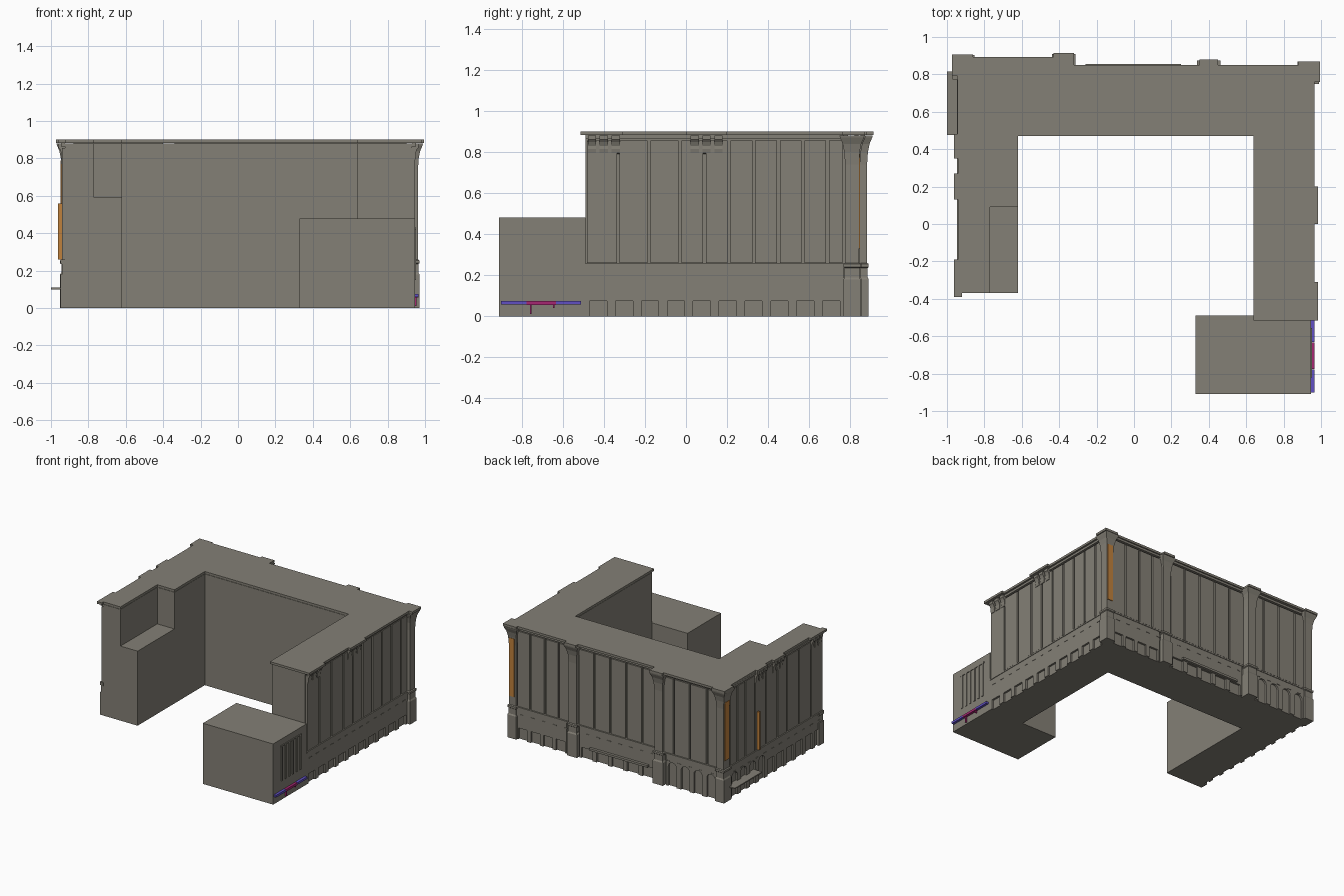
import bpy, bmesh, math
from mathutils import Vector

old = bpy.data.objects.get("Cube")
if old:
    bpy.data.objects.remove(old, do_unlink=True)


def material(name, rgb):
    m = bpy.data.materials.new(name)
    m.use_nodes = True
    m.diffuse_color = (*rgb, 1)
    m.node_tree.nodes["Principled BSDF"].inputs["Base Color"].default_value = (*rgb, 1)
    return m


STONE = material("warm grey stone", (0.23, 0.215, 0.18))
ORANGE = material("orange banner", (0.53, 0.22, 0.045))
PURPLE = material("purple awning", (0.12, 0.08, 0.55))
MAGENTA = material("magenta awning", (0.38, 0.02, 0.17))
parts = {}


def mesh_of(name, mat):
    if name not in parts:
        parts[name] = (bmesh.new(), mat)
    return parts[name][0]


def solid(name, pts, vec, mat=STONE):
    """Extrude a planar outline along a vector."""
    bm = mesh_of(name, mat)
    n = len(pts)
    a = [bm.verts.new(p) for p in pts]
    b = [bm.verts.new(Vector(p) + Vector(vec)) for p in pts]
    faces = [bm.faces.new(a), bm.faces.new(b[::-1])]
    faces += [bm.faces.new((a[i], b[i], b[(i + 1) % n], a[(i + 1) % n])) for i in range(n)]
    bmesh.ops.recalc_face_normals(bm, faces=faces)


def plan(name, outline, z0, z1, mat=STONE):
    solid(name, [(x, y, z0) for x, y in outline], (0, 0, z1 - z0), mat)


def box(name, x0, x1, y0, y1, z0, z1, mat=STONE):
    plan(name, [(x0, y0), (x1, y0), (x1, y1), (x0, y1)], z0, z1, mat)


# Each side maps (distance along, distance out) to a ground position
SIDES = {
    "right": lambda u, d: (0.93 + d, u),
    "left": lambda u, d: (-0.925 - d, u),
    "back": lambda u, d: (u, 0.82 + d),
    "pavilion": lambda u, d: (u, 0.85 + d),
}
DEPTH = 0.015


def slab(name, side, u0, u1, z0, z1, d0=0, d1=DEPTH, mat=STONE):
    f = SIDES[side]
    plan(name, [f(u0, d0), f(u1, d0), f(u1, d1), f(u0, d1)], z0, z1, mat)


def bay(name, side, u0, u1, top, margin, head, arched=False):
    """Ground floor wall bay with a recessed opening."""
    f = SIDES[side]
    a, b = u0 + margin, u1 - margin
    mid, r = (a + b) / 2, (b - a) / 2
    outline = [(u0, 0), (u0, top), (u1, top), (u1, 0), (b, 0)]
    if arched:
        outline += [(mid + r * math.cos(t * math.pi / 8), head - r + r * math.sin(t * math.pi / 8))
                    for t in range(9)]
    else:
        outline += [(b, head), (a, head)]
    outline.append((a, 0))
    here, out = Vector(f(0, 0)), Vector(f(0, DEPTH))
    solid(name, [(*f(u, 0), z) for u, z in outline], (*(out - here), 0))


def bracket(side, u, width=0.036):
    """Curved scroll bracket below the cornice."""
    f = SIDES[side]
    profile = [(0, 0.79), (0.018, 0.795), (0.022, 0.815), (0.02, 0.83),
               (0.028, 0.85), (0.036, 0.86), (0.036, 0.88), (0, 0.88)]
    along = Vector(f(width, 0)) - Vector(f(0, 0))
    solid("cornice_brackets", [(*f(u - width / 2, d), z) for d, z in profile], (*along, 0))


def column(name, x0, x1, y0, y1):
    """Square pier with plinth, band and flared capital."""
    bm = mesh_of(name, STONE)
    steps = [(0, .008), (.18, .008), (.19, .002), (.235, .002), (.24, .008), (.255, .008),
             (.26, 0), (.74, 0), (.8, .004), (.84, .012), (.87, .025), (.88, .027)]
    rings = [[bm.verts.new((x, y, z)) for x, y in
              ((x0 - e, y0 - e), (x1 + e, y0 - e), (x1 + e, y1 + e), (x0 - e, y1 + e))]
             for z, e in steps]
    faces = [bm.faces.new(rings[0][::-1]), bm.faces.new(rings[-1])]
    for lo, hi in zip(rings, rings[1:]):
        faces += [bm.faces.new((lo[i], lo[(i + 1) % 4], hi[(i + 1) % 4], hi[i])) for i in range(4)]
    bmesh.ops.recalc_face_normals(bm, faces=faces)


# Main masses
court = [(-0.77, -0.37), (-0.77, 0.09), (-0.62, 0.09), (-0.62, 0.47), (0.64, 0.47), (0.64, -0.49)]
plan("main_building", court + [(0.93, -0.49), (0.93, 0.82), (-0.4, 0.82), (-0.4, 0.85),
                               (-0.925, 0.85), (-0.925, -0.37)], 0, 0.88)
box("courtyard_block", -0.77, -0.62, -0.37, 0.09, 0, 0.59)
box("low_wing", 0.33, 0.945, -0.91, -0.49, 0, 0.48)

# Roof slab with cornice breaks
plan("roof_cornice", court + [
    (0.64, -0.515), (0.985, -0.515), (0.985, -0.31), (0.965, -0.31), (0.965, 0), (0.985, 0),
    (0.985, 0.2), (0.965, 0.2), (0.965, 0.76), (0.995, 0.76), (0.995, 0.87), (0.88, 0.87),
    (0.88, 0.85), (0.45, 0.85), (0.45, 0.88), (0.35, 0.88), (0.35, 0.85), (-0.32, 0.85),
    (-0.32, 0.913), (-0.43, 0.913), (-0.43, 0.893), (-0.86, 0.893), (-0.86, 0.907),
    (-0.972, 0.907), (-0.972, 0.79), (-0.945, 0.79), (-0.945, 0.48), (-0.962, 0.48),
    (-0.962, 0.35), (-0.94, 0.35), (-0.94, 0.27), (-0.962, 0.27), (-0.962, 0.13),
    (-0.94, 0.13), (-0.94, -0.19), (-0.962, -0.19), (-0.962, -0.39), (-0.92, -0.39),
    (-0.92, -0.37)], 0.882, 0.9)

# Upper panels divided by narrow grooves, with ledges below and above
UPPER = {
    "right": [-0.49, -0.33, -0.18, -0.03, 0.09, 0.21, 0.33, 0.45, 0.57, 0.69, 0.77],
    "left": [-0.37, -0.22, -0.07, 0.08, 0.2, 0.34, 0.48, 0.6, 0.7, 0.79],
    "back": [-0.34, -0.2, -0.06, 0.08, 0.22, 0.36, 0.53, 0.65, 0.78, 0.9],
    "pavilion": [-0.88, -0.79, -0.64, -0.5, -0.4],
}
for side, cuts in UPPER.items():
    for a, b in zip(cuts, cuts[1:]):
        slab("upper_wall_panels", side, a + 0.007, b - 0.007, 0.26, 0.855)
    first, last = cuts[0], cuts[-1]
    slab("string_course", side, first, last, 0.245, 0.256, 0, DEPTH + 0.004)
    slab("frieze", side, first, last, 0.865, 0.882, 0, DEPTH + 0.006)
    # small vent blocks under the ledge
    count = int((last - first) / 0.09)
    for i in range(count):
        u = first + (i + 0.5) * (last - first) / count
        slab("vent_blocks", side, u - 0.016, u + 0.016, 0.196, 0.201, DEPTH, DEPTH + 0.003)


# Ground floor bays
def row(name, side, start, end, count, margin, head, arched=False):
    w = (end - start) / count
    for i in range(count):
        bay(name, side, start + i * w, start + (i + 1) * w, 0.245, margin, head, arched)


row("right_shop_windows", "right", -0.49, 0.77, 10, 0.021, 0.075)
row("back_shop_windows", "back", 0.46, 0.9, 4, 0.016, 0.09)
row("back_entrance_bays", "back", -0.32, 0.35, 5, 0.018, 0.085)
row("back_arcade", "pavilion", -0.88, -0.43, 4, 0.02, 0.19, True)
row("left_arcade", "left", 0.34, 0.79, 4, 0.02, 0.19, True)
row("left_shop_windows", "left", -0.37, 0.34, 6, 0.018, 0.13)

# Piers
column("back_right_corner_pier", 0.9, 0.962, 0.775, 0.842)
column("back_left_corner_pier", -0.943, -0.88, 0.8, 0.876)
column("back_pier_a", 0.365, 0.435, 0.8, 0.848)
column("back_pier_b", -0.412, -0.34, 0.8, 0.882)
box("left_front_plinth", -0.948, -0.92, -0.37, -0.31, 0, 0.18)
box("left_front_band", -0.95, -0.92, -0.372, -0.31, 0.235, 0.26)

# Grouped scroll brackets
for side, centre in (("right", 0.1), ("right", -0.4), ("left", 0.2), ("left", 0.415), ("left", -0.28)):
    step = 0.058 if side == "right" else 0.045
    for k in (-1, 0, 1):
        bracket(side, centre + k * step, step * 0.7)

# Grille on the low wing
for i in range(6):
    y = -0.81 + i * 0.046
    box("low_wing_grille", 0.944, 0.951, y, y + 0.014, 0.15, 0.42)
box("low_wing_grille", 0.944, 0.951, -0.82, -0.556, 0.42, 0.43)

# Canopies
box("back_canopy", -0.26, 0.25, 0.82, 0.856, 0.088, 0.105)
box("left_canopy", -1.0, -0.925, 0.475, 0.815, 0.1, 0.109)
for y0, y1 in ((-0.9, -0.778), (-0.632, -0.512)):
    box("purple_awnings", 0.945, 0.965, y0, y1, 0.058, 0.075, PURPLE)
box("magenta_awning", 0.945, 0.965, -0.776, -0.634, 0.056, 0.074, MAGENTA)
for y, low in ((-0.76, 0.012), (-0.648, 0.04)):
    box("magenta_awning", 0.945, 0.955, y, y + 0.008, low, 0.056, MAGENTA)

# Banners
box("back_banner", 0.912, 0.957, 0.841, 0.848, 0.33, 0.79, ORANGE)
box("left_corner_banner", -0.949, -0.942, 0.81, 0.866, 0.33, 0.79, ORANGE)
box("left_blade_sign", -0.962, -0.925, 0.44, 0.452, 0.26, 0.56, ORANGE)

# Turn the gathered parts into objects
for name, (bm, mat) in parts.items():
    me = bpy.data.meshes.new(name)
    bm.to_mesh(me)
    bm.free()
    me.materials.append(mat)
    bpy.context.scene.collection.objects.link(bpy.data.objects.new(name, me))
